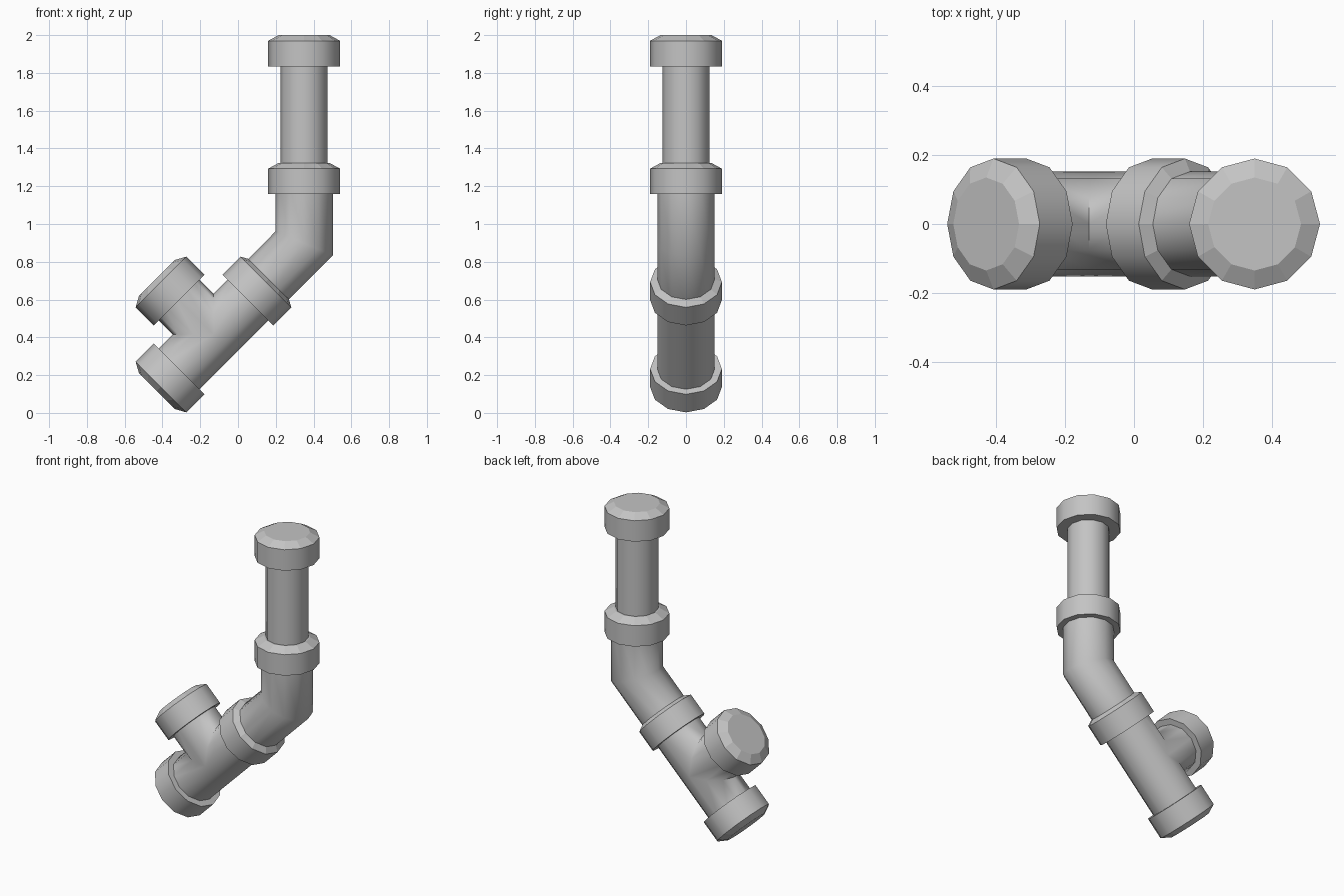
import bpy
import bmesh
from math import sin, cos, tan, pi, radians
from mathutils import Vector

cube = bpy.data.objects.get("Cube")
if cube:
    bpy.data.objects.remove(cube, do_unlink=True)

SIDES = 12
R_TEE, R_PIPE, R_CAP, R_TIP = 0.152, 0.125, 0.19, 0.135
ARM = 0.30                                   # tee arm length, ends inside the collars
Y = Vector((0, 1, 0))
UP = Vector((0, 0, 1))
RUN = Vector((1, 0, 1)).normalized()         # slanted main run
BRANCH = Vector((-1, 0, 1)).normalized()     # side branch
TEE = Vector((-0.13, 0, 0.415))
BEND = Vector((0.35, 0, 0.897))
ANGLES = [2 * pi * i / SIDES for i in range(SIDES)]

grey = bpy.data.materials.new("pipe grey")
grey.use_nodes = True
grey.diffuse_color = (0.55, 0.55, 0.55, 1)
grey.node_tree.nodes["Principled BSDF"].inputs["Base Color"].default_value = (0.55, 0.55, 0.55, 1)


def finish(name, bm, sharp):
    bmesh.ops.remove_doubles(bm, verts=bm.verts, dist=0.0005)
    bmesh.ops.recalc_face_normals(bm, faces=bm.faces)
    mesh = bpy.data.meshes.new(name)
    bm.to_mesh(mesh)
    bm.free()
    mesh.materials.append(grey)
    obj = bpy.data.objects.new(name, mesh)
    bpy.context.collection.objects.link(obj)
    bpy.ops.object.select_all(action='DESELECT')
    obj.select_set(True)
    bpy.context.view_layer.objects.active = obj
    bpy.ops.object.shade_smooth_by_angle(angle=radians(sharp))
    return obj


def skin(bm, rings):
    """Join successive rings of points with quads."""
    loops = [[bm.verts.new(p) for p in ring] for ring in rings]
    for low, high in zip(loops, loops[1:]):
        for i in range(SIDES):
            j = (i + 1) % SIDES
            bm.faces.new((low[i], low[j], high[j], high[i]))
    return loops


def circle(centre, axis, radius):
    side = Y.cross(axis)
    return [centre + (side * cos(a) + Y * sin(a)) * radius for a in ANGLES]


def collar(name, centre, axis):
    """Low-poly socket, chamfered on its far end."""
    bm = bmesh.new()
    profile = [(0, R_CAP), (0.135, R_CAP), (0.165, R_TIP)]
    loops = skin(bm, [circle(centre + axis * h, axis, r) for h, r in profile])
    bm.faces.new(loops[0])
    bm.faces.new(loops[-1])
    obj = finish(name, bm, 50)
    # chamfer and end faces stay flat
    for poly in obj.data.polygons:
        if abs(poly.normal.dot(axis)) > 0.3:
            poly.use_smooth = False


# Collars and end caps
collar("top_cap", Vector((0.35, 0, 1.835)), UP)
collar("upper_collar", Vector((0.35, 0, 1.158)), UP)
collar("middle_collar", TEE + RUN * 0.258, RUN)
collar("bottom_cap", TEE - RUN * 0.258, -RUN)
collar("branch_cap", TEE + BRANCH * 0.258, BRANCH)

# Straight vertical pipe
bm = bmesh.new()
skin(bm, [circle(Vector((0.35, 0, z)), UP, R_PIPE) for z in (1.25, 1.9)])
finish("vertical_pipe", bm, 50)

# Elbow with a single mitred bend
bm = bmesh.new()
mitre = [p - UP * (p.x - BEND.x) * tan(pi / 8) for p in circle(BEND, UP, R_TEE)]
skin(bm, [circle(Vector((0.35, 0, 1.2)), UP, R_TEE), mitre,
          circle(TEE + RUN * 0.33, RUN, R_TEE)])
finish("elbow", bm, 50)

# Tee: the run is notched where the branch is welded on
bm = bmesh.new()


def run_point(a, s):
    return TEE + RUN * s + (Y * sin(a) + BRANCH * cos(a)) * R_TEE


def notch(a):
    return R_TEE * max(cos(a), 0)


for sign in (-1, 1):
    skin(bm, [[run_point(a, sign * notch(a)) for a in ANGLES],
              [run_point(a, sign * ARM) for a in ANGLES]])
saddle = [TEE + (RUN * cos(a) + Y * sin(a) + BRANCH * abs(cos(a))) * R_TEE for a in ANGLES]
skin(bm, [saddle, circle(TEE + BRANCH * ARM, BRANCH, R_TEE)[::1]
          if Y.cross(BRANCH).dot(RUN) > 0 else
          [TEE + BRANCH * ARM + (RUN * cos(a) + Y * sin(a)) * R_TEE for a in ANGLES]])
finish("tee", bm, 80)
